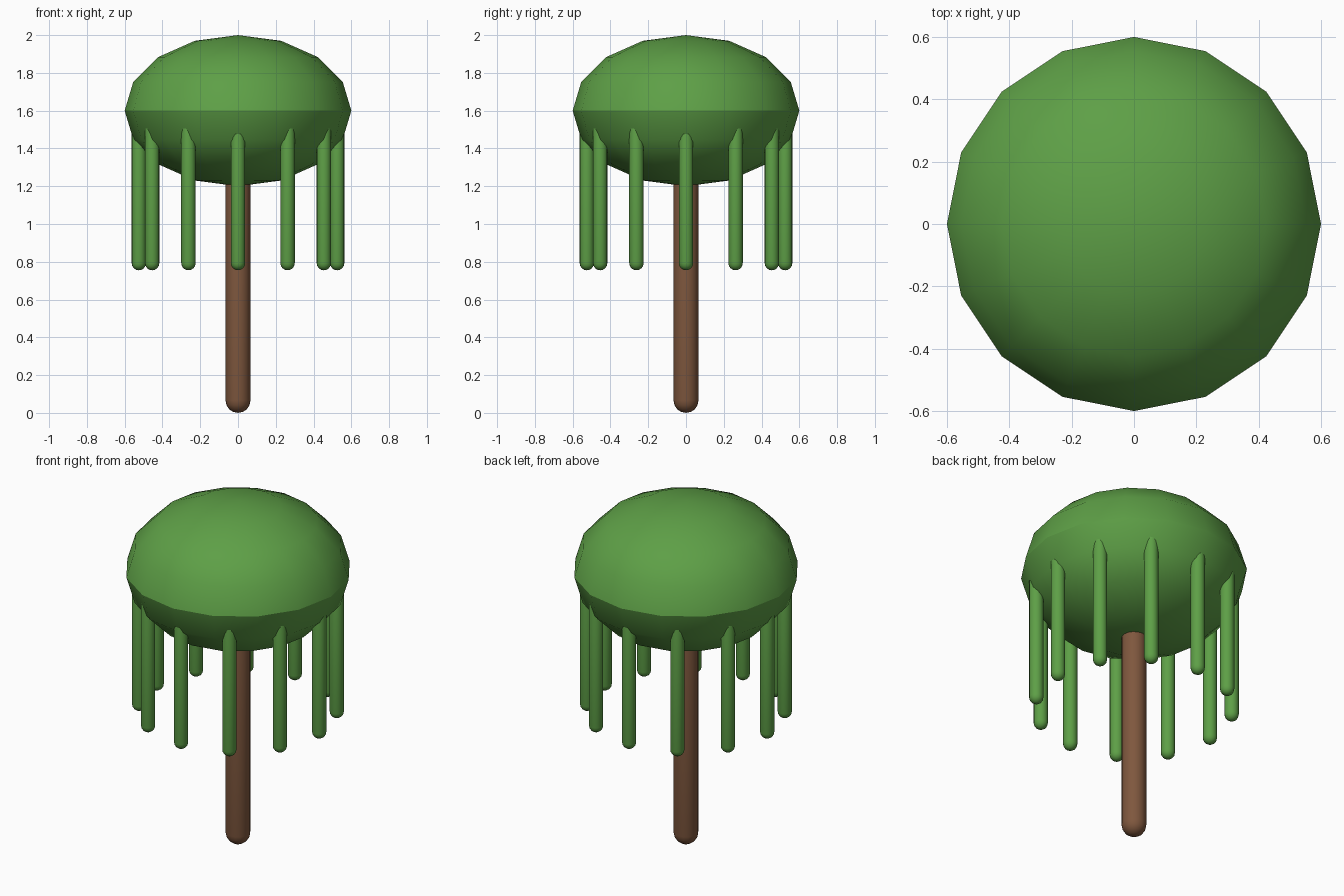
import bpy
import bmesh
from math import sin, cos, pi, tau, radians

cube = bpy.data.objects.get("Cube")
if cube:
    bpy.data.objects.remove(cube, do_unlink=True)


def make_material(name, srgb):
    colour = [(c / 255) ** 2.2 for c in srgb] + [1]
    mat = bpy.data.materials.new(name)
    mat.use_nodes = True
    mat.diffuse_color = colour
    mat.node_tree.nodes["Principled BSDF"].inputs["Base Color"].default_value = colour
    return mat


leaf_green = make_material("leaf green", (94, 158, 72))
bark_brown = make_material("bark brown", (126, 88, 64))


def finish(name, bm, mat, location):
    mesh = bpy.data.meshes.new(name)
    bm.to_mesh(mesh)
    bm.free()
    mesh.materials.append(mat)
    obj = bpy.data.objects.new(name, mesh)
    obj.location = location
    bpy.context.collection.objects.link(obj)
    bpy.ops.object.select_all(action="DESELECT")
    obj.select_set(True)
    bpy.context.view_layer.objects.active = obj
    bpy.ops.object.shade_smooth_by_angle(angle=radians(30))
    return obj


def capsule(name, radius, bottom, top, mat, x=0, y=0, sides=16, cap_rings=4):
    """Vertical rod with hemispherical ends."""
    bm = bmesh.new()
    bmesh.ops.create_uvsphere(bm, u_segments=sides, v_segments=cap_rings * 2, radius=radius)
    # Split the sphere at its equator and pull the halves apart
    equator = [e for e in bm.edges if all(abs(v.co.z) < radius * 0.01 for v in e.verts)]
    bmesh.ops.split_edges(bm, edges=equator)
    for face in bm.faces:
        lower = face.calc_center_median().z < 0
        for v in face.verts:
            v.tag = lower
    for v in bm.verts:
        v.co.z += bottom + radius if v.tag else top - radius
    rims = [e for e in bm.edges if e.is_boundary]
    bmesh.ops.bridge_loops(bm, edges=rims)
    bmesh.ops.recalc_face_normals(bm, faces=bm.faces)
    return finish(name, bm, mat, (x, y, 0))


# Squashed round canopy
bm = bmesh.new()
bmesh.ops.create_uvsphere(bm, u_segments=16, v_segments=8, radius=1)
bmesh.ops.scale(bm, vec=(0.6, 0.6, 0.4), verts=bm.verts)
finish("canopy", bm, leaf_green, (0, 0, 1.6))

# Trunk
capsule("trunk", 0.066, 0, 1.4, bark_brown)

# Ring of hanging vines
VINES = 12
for i in range(VINES):
    a = tau * i / VINES
    capsule(f"hanging_vine_{i + 1}", 0.038, 0.755, 1.55, leaf_green,
            0.525 * cos(a), 0.525 * sin(a))
